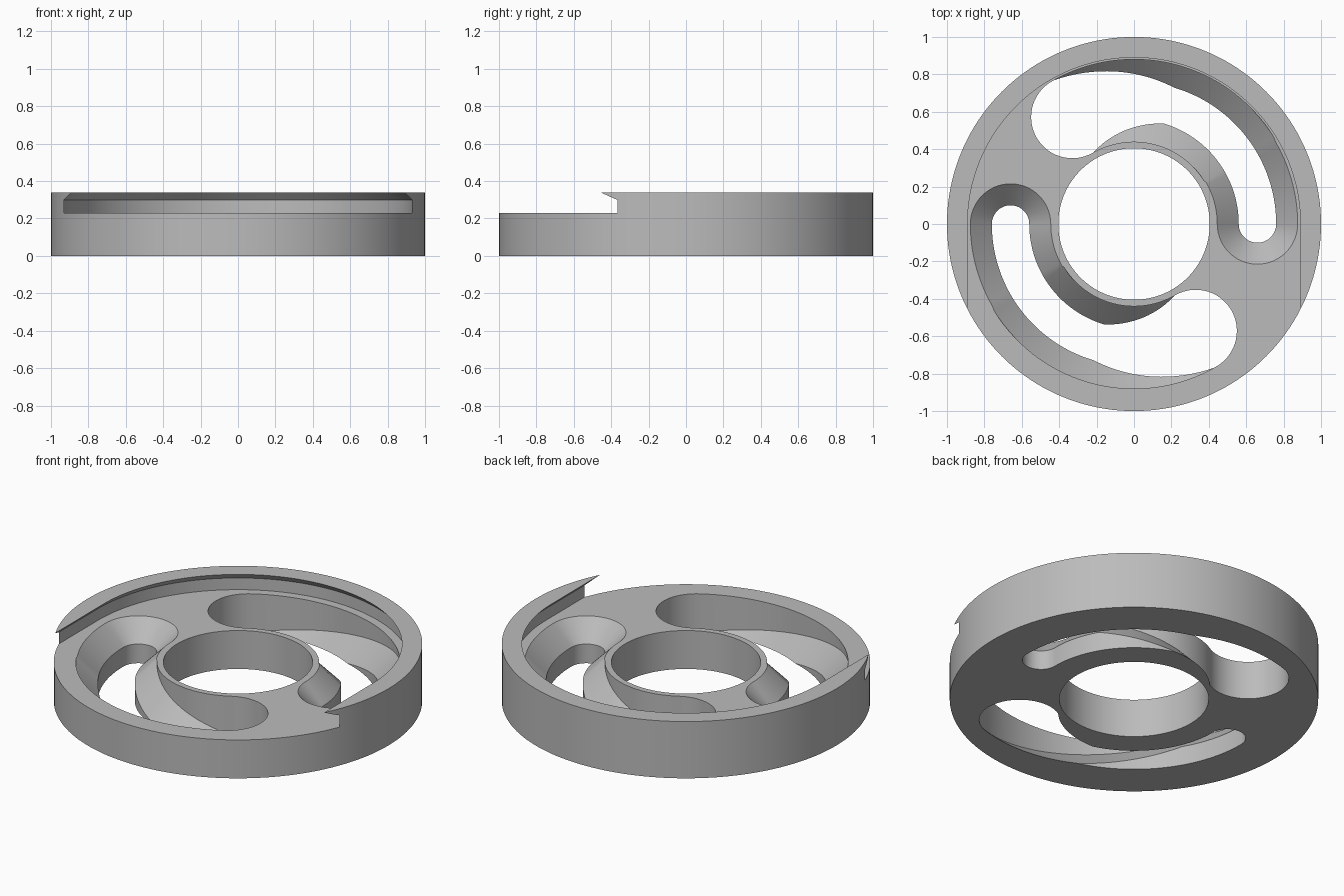
import bpy, bmesh
from math import sin, cos, pi, radians

cube = bpy.data.objects.get("Cube")
if cube:
    bpy.data.objects.remove(cube)

# Main dimensions
HEIGHT, FLOOR, BORE = 0.34, 0.23, 0.405
PATH_R, HEAD_W, NECK_W = 0.66, 0.22, 0.10
CONE = HEAD_W - NECK_W

grey = bpy.data.materials.new("plain grey")
grey.use_nodes = True
grey.diffuse_color = (0.5, 0.5, 0.5, 1)
grey.node_tree.nodes["Principled BSDF"].inputs["Base Color"].default_value = (0.5, 0.5, 0.5, 1)


def loft(name, loops):
    """Closed solid through a stack of equally long loops."""
    bm = bmesh.new()
    rings = [[bm.verts.new(p) for p in loop] for loop in loops]
    n = len(rings[0])
    for low, high in zip(rings, rings[1:]):
        for i in range(n):
            j = (i + 1) % n
            bm.faces.new((low[i], low[j], high[j], high[i]))
    bm.faces.new(rings[0][::-1])
    bm.faces.new(rings[-1])
    bmesh.ops.recalc_face_normals(bm, faces=bm.faces)
    mesh = bpy.data.meshes.new(name)
    bm.to_mesh(mesh)
    bm.free()
    mesh.materials.append(grey)
    obj = bpy.data.objects.new(name, mesh)
    bpy.context.collection.objects.link(obj)
    return obj


def circle(r, z, n):
    return [(r * cos(2 * pi * i / n), r * sin(2 * pi * i / n), z) for i in range(n)]


def pocket_loop(r, z, n=96):
    """Half circle at the back, straight sides running out at the front."""
    arc = [(r * cos(pi * i / n), r * sin(pi * i / n), z) for i in range(n + 1)]
    return arc + [(-r, -1.2, z), (r, -1.2, z)]


def neck_height(deg):
    """Bottom of the countersink: level at first, then ramping down."""
    t = max(0, (deg - 30) / 90)
    return 0.115 - 0.237 * t


def slot_outline():
    """Path angle and outward direction for each outline point, in degrees."""
    pts = [(a, a) for a in range(0, 120, 2)]
    pts += [(120, 120 + a) for a in range(0, 180, 6)]
    pts += [(a, a + 180) for a in range(120, 0, -2)]
    pts += [(0, 180 + a) for a in range(0, 180, 6)]
    return pts


def slot_loop(width, height, turn):
    loop = []
    for a, d in slot_outline():
        p, q = radians(a + turn), radians(d + turn)
        loop.append((PATH_R * cos(p) + width * cos(q),
                     PATH_R * sin(p) + width * sin(q), height(a)))
    return loop


def slot_cutter(name, turn):
    return loft(name, [
        slot_loop(NECK_W, lambda a: -0.3, turn),
        slot_loop(NECK_W, neck_height, turn),
        slot_loop(HEAD_W, lambda a: neck_height(a) + CONE, turn),
        slot_loop(HEAD_W, lambda a: 0.5, turn)])


# Disc body
disc = loft("locking_disc", [circle(1, 0, 160), circle(1, HEIGHT, 160)])

# Centre bore, dovetail pocket open to the front, two ramped keyhole slots
cutters = [
    loft("pocket_cutter", [pocket_loop(0.93, FLOOR), pocket_loop(0.93, 0.30),
                           pocket_loop(0.85, 0.38)]),
    loft("bore_cutter", [circle(BORE, -0.2, 112), circle(BORE, 0.6, 112)]),
    slot_cutter("slot_cutter_right", 0),
    slot_cutter("slot_cutter_left", 180)]

bpy.ops.object.select_all(action='DESELECT')
disc.select_set(True)
bpy.context.view_layer.objects.active = disc
for cutter in cutters:
    cutter.hide_render = True
    mod = disc.modifiers.new(cutter.name, 'BOOLEAN')
    mod.operation = 'DIFFERENCE'
    mod.solver = 'EXACT'
    mod.object = cutter
    bpy.ops.object.modifier_apply(modifier=mod.name)
    bpy.data.objects.remove(cutter)

bpy.ops.object.shade_smooth_by_angle(angle=radians(20))
